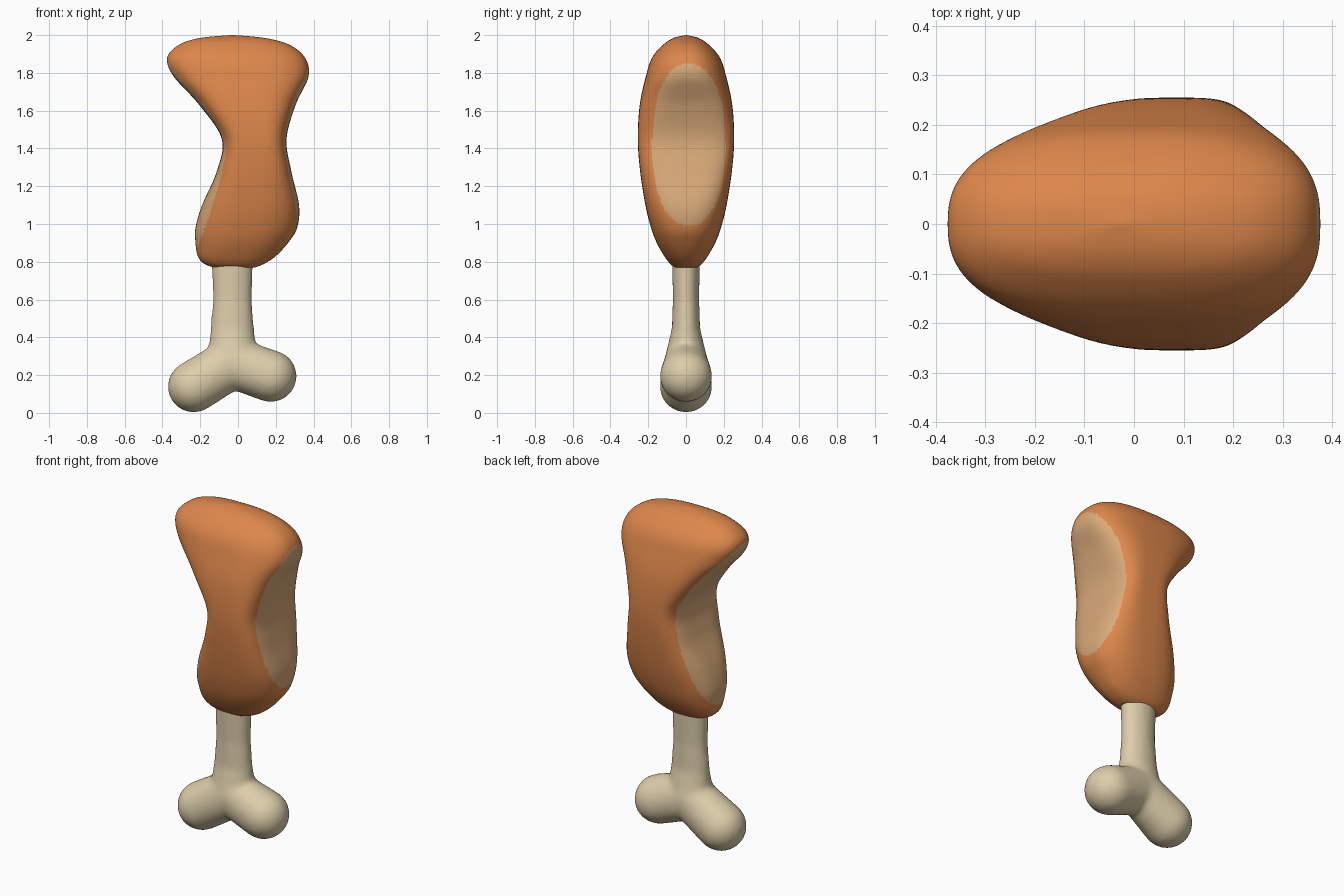
import bpy, bmesh, math
from mathutils import Vector

if "Cube" in bpy.data.objects:
    bpy.data.objects.remove(bpy.data.objects["Cube"])


def material(name, rgb):
    m = bpy.data.materials.new(name)
    m.diffuse_color = (*rgb, 1)
    m.use_nodes = True
    m.node_tree.nodes["Principled BSDF"].inputs["Base Color"].default_value = m.diffuse_color
    return m


ORANGE = material("roasted skin", (0.72, 0.24, 0.07))
TAN = material("bitten flesh", (0.69, 0.40, 0.19))
BONE = material("bone", (0.72, 0.61, 0.40))


def make_object(name, bm, mats):
    bmesh.ops.recalc_face_normals(bm, faces=bm.faces)
    me = bpy.data.meshes.new(name)
    bm.to_mesh(me)
    bm.free()
    ob = bpy.data.objects.new(name, me)
    bpy.context.collection.objects.link(ob)
    for m in mats:
        me.materials.append(m)
    for p in me.polygons:
        p.use_smooth = True
    return ob


# Meat profile: height, left x, right x, half depth
PROFILE = [
    (0.77, -.13, .09, .06), (0.79, -.18, .14, .085), (0.83, -.213, .20, .115),
    (0.90, -.225, .265, .155), (0.98, -.225, .313, .185), (1.10, -.19, .323, .215),
    (1.28, -.112, .282, .243), (1.45, -.086, .257, .255), (1.63, -.205, .305, .245),
    (1.78, -.34, .373, .213), (1.88, -.375, .355, .18), (1.95, -.31, .27, .12),
    (1.985, -.20, .14, .065), (2.0, -.04, -.02, .005)]


def spline(rows, steps):
    """Smooth curve through the profile rows."""
    pts = [Vector(r) for r in rows]
    out = []
    for i in range(len(pts) - 1):
        a, b, c, d = (pts[max(i - 1, 0)], pts[i], pts[i + 1],
                      pts[min(i + 2, len(pts) - 1)])
        for s in range(steps):
            t = s / steps
            out.append(0.5 * (2 * b + (c - a) * t + (2 * a - 5 * b + 4 * c - d) * t**2
                              + (3 * b - a - 3 * c + d) * t**3))
    return out + [pts[-1]]


def power(v, e):
    return math.copysign(abs(v) ** e, v)


# Meat: lofted rings, boxier at the bitten waist
N = 112
bm = bmesh.new()
rings = []
for z, xl, xr, d in spline(PROFILE, 9):
    n = 2.4 + 1.5 * math.exp(-((z - 1.42) / 0.3) ** 2)
    c, r = (xl + xr) / 2, (xr - xl) / 2
    rings.append([bm.verts.new((c + r * power(math.cos(a), 2 / n),
                                d * power(math.sin(a), 2 / n), z))
                  for a in (math.tau * k / N for k in range(N))])
for lo, hi in zip(rings, rings[1:]):
    for k in range(N):
        j = (k + 1) % N
        f = bm.faces.new((lo[k], lo[j], hi[j], hi[k]))
        # Bite colour: an oval on each side
        p = f.calc_center_median()
        right = N / 4 > k or k >= 3 * N / 4
        zc, zh, yc, yh = (1.42, .43, .015, .195) if right else (1.37, .50, 0, .195)
        if abs((p.y - yc) / yh) ** 2.2 + abs((p.z - zc) / zh) ** 2.2 < 1:
            f.material_index = 1
bm.faces.new(rings[0])
bm.faces.new(rings[-1])
make_object("meat", bm, [ORANGE, TAN])

# Bone: hulls between ellipsoids (x, z, x radius, y radius), fused and smoothed
top, shaft = (-.03, .82, .112, .074), (-.03, .60, .104, .07)
neck, fork = (-.03, .42, .118, .077), (-.03, .265, .135, .115)
left, right = (-.235, .139, .138, .14), (.174, .194, .138, .14)
bm = bmesh.new()
for pair in [(top, shaft), (shaft, neck), (neck, fork), (fork, left), (fork, right)]:
    part = bmesh.new()
    for x, z, rx, ry in pair:
        new = bmesh.ops.create_icosphere(part, subdivisions=3, radius=1)["verts"]
        for v in new:
            v.co = (x + v.co.x * rx, v.co.y * ry, z + v.co.z * rx)
    hull = bmesh.ops.convex_hull(part, input=part.verts)
    inner = {g for g in hull["geom_interior"] if isinstance(g, bmesh.types.BMVert)}
    bmesh.ops.delete(part, geom=list(inner), context="VERTS")
    tmp = bpy.data.meshes.new("tmp")
    part.to_mesh(tmp)
    part.free()
    bm.from_mesh(tmp)
    bpy.data.meshes.remove(tmp)
bone = make_object("bone", bm, [BONE])
rm = bone.modifiers.new("fuse", "REMESH")
rm.mode = "VOXEL"
rm.voxel_size = 0.014
rm.use_smooth_shade = True
sm = bone.modifiers.new("soften", "SMOOTH")
sm.factor = 0.5
sm.iterations = 12
